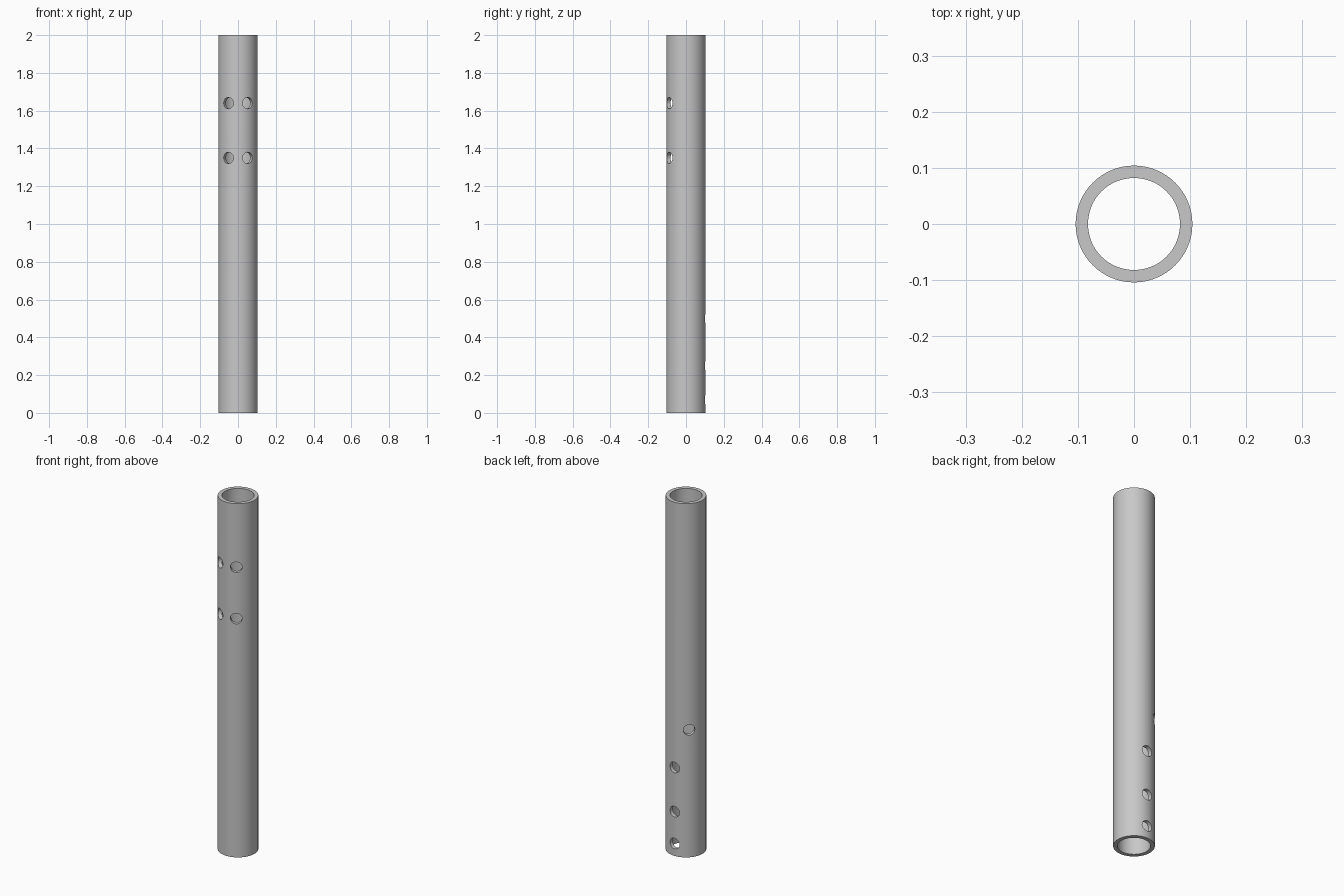
import bpy, bmesh, math
from mathutils import Matrix, Vector

if "Cube" in bpy.data.objects:
    bpy.data.objects.remove(bpy.data.objects["Cube"])

OUTER, INNER, HEIGHT, SEGMENTS = 0.104, 0.082, 2.0, 96
HOLE_RADIUS = 0.03

# Plain grey material
grey = bpy.data.materials.new("grey")
grey.diffuse_color = (0.58, 0.58, 0.58, 1)
grey.use_nodes = True
grey.node_tree.nodes["Principled BSDF"].inputs["Base Color"].default_value = grey.diffuse_color


def make_object(name, bm):
    bmesh.ops.recalc_face_normals(bm, faces=bm.faces[:])
    mesh = bpy.data.meshes.new(name)
    bm.to_mesh(mesh)
    bm.free()
    mesh.materials.append(grey)
    obj = bpy.data.objects.new(name, mesh)
    bpy.context.collection.objects.link(obj)
    return obj


# Tube: a rectangular wall section swept around z
bm = bmesh.new()
section = [(INNER, 0), (OUTER, 0), (OUTER, HEIGHT), (INNER, HEIGHT)]
rings = []
for i in range(SEGMENTS):
    a = 2 * math.pi * i / SEGMENTS
    rings.append([bm.verts.new((r * math.cos(a), r * math.sin(a), z)) for r, z in section])
for i in range(SEGMENTS):
    a, b = rings[i], rings[(i + 1) % SEGMENTS]
    for k in range(4):
        n = (k + 1) % 4
        bm.faces.new((a[k], a[n], b[n], b[k]))
tube = make_object("tube", bm)

# Finger holes: (angle around z measured from +x, height)
holes = [(angle, z) for angle in (-120, -60) for z in (1.35, 1.64)]
holes += [(90, 0.07), (90, 0.25), (90, 0.5), (134, 0.72)]

# Radial drills that pass through one wall only
bm = bmesh.new()
for angle, z in holes:
    a = math.radians(angle)
    direction = Vector((math.cos(a), math.sin(a), 0))
    turn = direction.to_track_quat('Z', 'Y').to_matrix().to_4x4()
    place = Matrix.Translation(direction * 0.1 + Vector((0, 0, z)))
    bmesh.ops.create_cone(bm, cap_ends=True, segments=32, radius1=HOLE_RADIUS,
                          radius2=HOLE_RADIUS, depth=0.1, matrix=place @ turn)
drills = make_object("hole_drills", bm)
drills.hide_render = True

cut = tube.modifiers.new("holes", 'BOOLEAN')
cut.operation = 'DIFFERENCE'
cut.solver = 'EXACT'
cut.object = drills

# Apply the holes, then smooth the walls with sharp rims
bpy.ops.object.select_all(action='DESELECT')
bpy.context.view_layer.objects.active = tube
tube.select_set(True)
bpy.ops.object.modifier_apply(modifier=cut.name)
bpy.data.objects.remove(drills)
bpy.ops.object.shade_smooth_by_angle(angle=math.radians(30))
